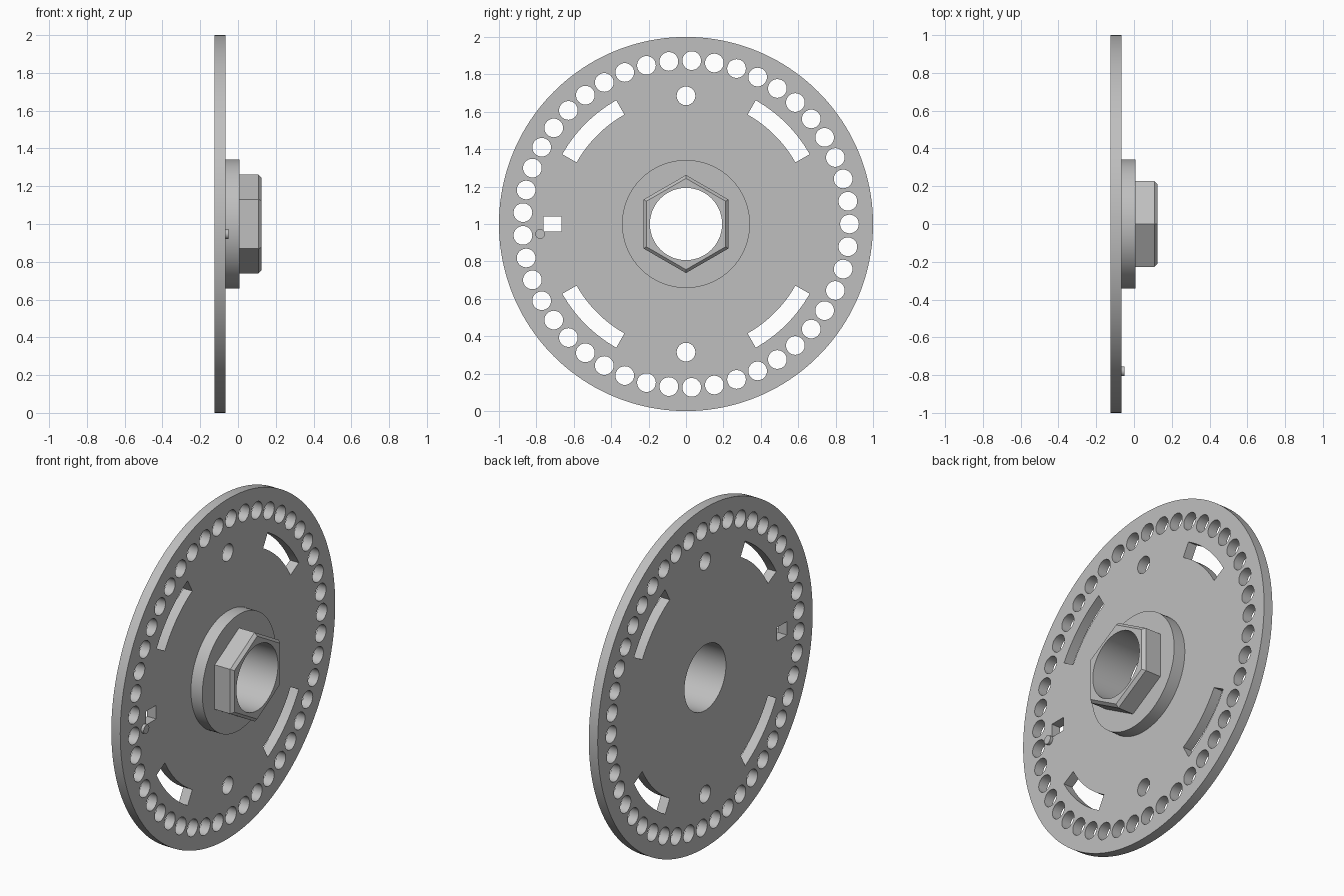
import bpy
import bmesh
from math import cos, sin, radians, tau

if "Cube" in bpy.data.objects:
    bpy.data.objects.remove(bpy.data.objects["Cube"])

BACK, FACE, STEP, END = -0.125, -0.067, 0.007, 0.125
CENTRE_Z = 1.0

steel = bpy.data.materials.new("plain grey")
steel.use_nodes = True
grey = (0.52, 0.52, 0.52, 1)
steel.diffuse_color = grey
steel.node_tree.nodes["Principled BSDF"].inputs["Base Color"].default_value = grey


def circle(radius, sides, y=0.0, z=0.0, turn=0.0):
    return [(y + radius * cos(tau * i / sides + turn),
             z + radius * sin(tau * i / sides + turn)) for i in range(sides)]


def arc_slot(inner, outer, start, end, steps=16):
    angles = [radians(start + (end - start) * i / steps) for i in range(steps + 1)]
    return ([(outer * cos(a), outer * sin(a)) for a in angles]
            + [(inner * cos(a), inner * sin(a)) for a in reversed(angles)])


def add_solid(bm, sections):
    """Skin matching outlines placed along x: [(x, outline), ...]."""
    rings = [[bm.verts.new((x, y, z + CENTRE_Z)) for y, z in outline]
             for x, outline in sections]
    bm.faces.new(rings[0][::-1])
    bm.faces.new(rings[-1])
    for low, high in zip(rings, rings[1:]):
        for i in range(len(low)):
            j = (i + 1) % len(low)
            bm.faces.new((low[i], low[j], high[j], high[i]))


def make_object(name, solids):
    bm = bmesh.new()
    for sections in solids:
        add_solid(bm, sections)
    bmesh.ops.recalc_face_normals(bm, faces=bm.faces)
    mesh = bpy.data.meshes.new(name)
    bm.to_mesh(mesh)
    bm.free()
    mesh.materials.append(steel)
    obj = bpy.data.objects.new(name, mesh)
    bpy.context.collection.objects.link(obj)
    return obj


def prism(outline, x0, x1):
    return [(x0, outline), (x1, outline)]


# Openings: bore, ring of holes, two bolt holes, four arc slots, square window
openings = [circle(0.193, 96)]
for i in range(45):
    a = tau * i / 45
    openings.append(circle(0.05, 32, 0.874 * cos(a), 0.874 * sin(a)))
openings += [circle(0.05, 32, 0, s * 0.685) for s in (1, -1)]
openings += [arc_slot(0.671, 0.759, q + 29.4, q + 60.6) for q in (0, 90, 180, 270)]
openings.append([(-0.762, -0.04), (-0.666, -0.04), (-0.666, 0.04), (-0.762, 0.04)])
cutter = make_object("hole_cutter", [prism(o, -0.3, 0.3) for o in openings])
cutter.hide_render = True

# Disc, round flange and chamfered hexagonal hub
disc = make_object("index_disc", [prism(circle(1.0, 160), BACK, FACE)])
flange = make_object("hub_flange", [prism(circle(0.342, 96), FACE, STEP)])
hexagon = circle(0.262, 6, turn=tau / 4)
hub = make_object("hex_hub", [[(STEP, hexagon), (0.108, hexagon),
                               (END, circle(0.244, 6, turn=tau / 4))]])

# Small locating pin beside the window
pin = make_object("locating_pin", [prism(circle(0.026, 32, -0.78, -0.053), FACE, -0.05)])

for obj in (disc, flange, hub, pin):
    bpy.ops.object.select_all(action="DESELECT")
    obj.select_set(True)
    bpy.context.view_layer.objects.active = obj
    if obj is not pin:
        cut = obj.modifiers.new("openings", "BOOLEAN")
        cut.operation = "DIFFERENCE"
        cut.solver = "EXACT"
        cut.object = cutter
        bpy.ops.object.modifier_apply(modifier=cut.name)
    bpy.ops.object.shade_smooth_by_angle(angle=radians(25))

bpy.data.objects.remove(cutter)
